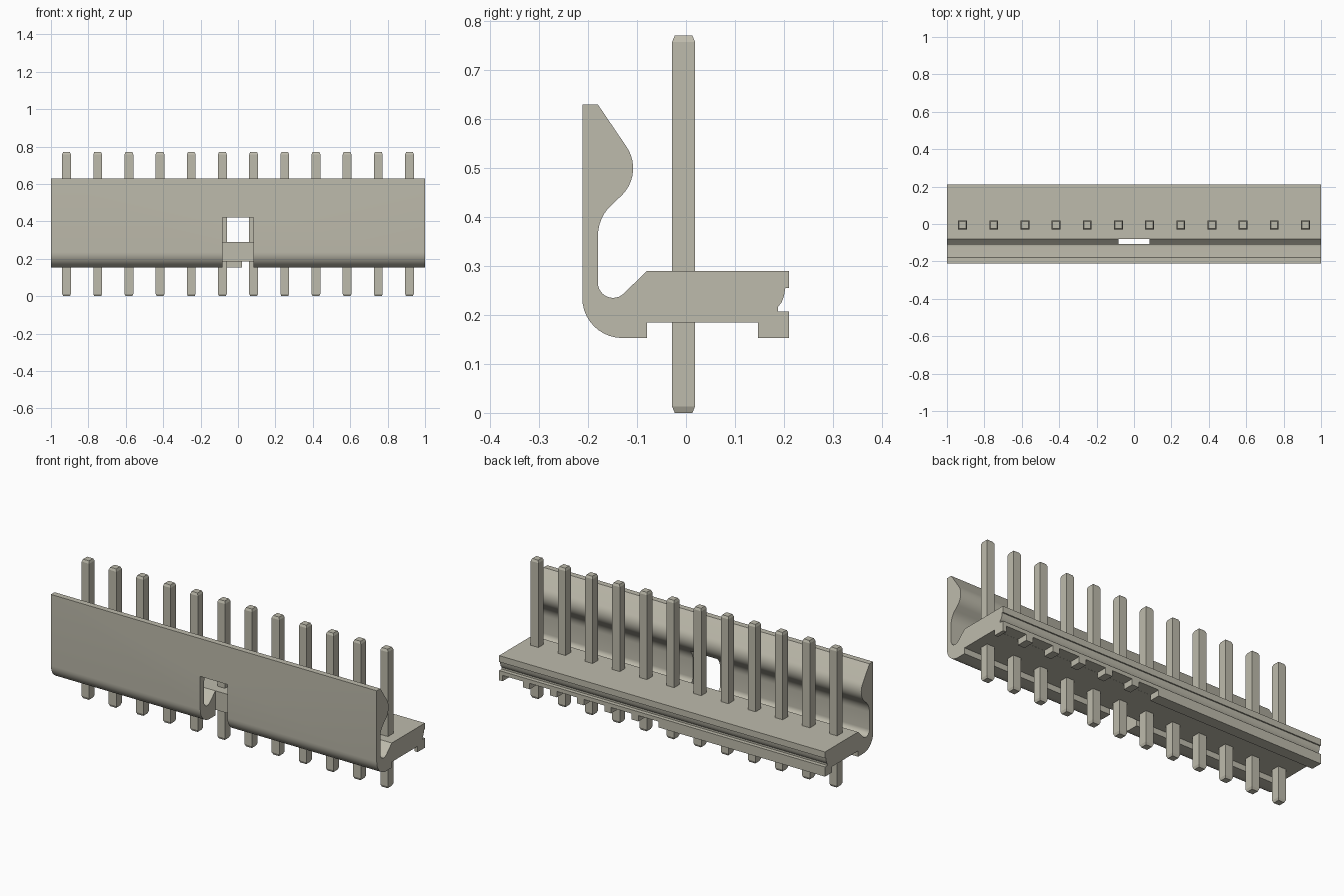
import bpy, bmesh
from math import radians, sin, cos
from mathutils import Matrix

cube = bpy.data.objects.get("Cube")
if cube:
    bpy.data.objects.remove(cube, do_unlink=True)

PITCH = 1 / 6
PIN_Y = -0.005

mat = bpy.data.materials.new("warm_grey")
mat.use_nodes = True
COLOUR = (0.515, 0.497, 0.413, 1)
mat.diffuse_color = COLOUR
mat.node_tree.nodes["Principled BSDF"].inputs["Base Color"].default_value = COLOUR


def make_object(name, bm):
    bmesh.ops.recalc_face_normals(bm, faces=bm.faces)
    mesh = bpy.data.meshes.new(name)
    bm.to_mesh(mesh)
    bm.free()
    mesh.materials.append(mat)
    obj = bpy.data.objects.new(name, mesh)
    bpy.context.collection.objects.link(obj)
    return obj


def add_box(bm, x, y, z):
    """Box from (min, max) pairs."""
    size = [b - a for a, b in (x, y, z)]
    mid = [(a + b) / 2 for a, b in (x, y, z)]
    bmesh.ops.create_cube(bm, size=1, matrix=Matrix.Translation(mid) @ Matrix.Diagonal((*size, 1)))


def arc(cy, cz, r, start, end, steps):
    angles = [radians(start + (end - start) * i / steps) for i in range(steps + 1)]
    return [(cy + r * cos(a), cz + r * sin(a)) for a in angles]


# Housing cross-section (y, z): locking wall with bulge, trough, base, keyed back, feet
profile = [(-0.212, 0.63), (-0.18, 0.63)]
profile += arc(-0.186, 0.50, 0.078, 35, -45, 10)      # locking bulge
profile += arc(-0.095, 0.362, 0.085, 132, 180, 6)     # hollow under the bulge
profile += arc(-0.149, 0.266, 0.031, 180, 315, 12)    # trough
profile += [(-0.08, 0.29), (0.21, 0.29), (0.21, 0.255), (0.203, 0.255)]
profile += [(0.2, 0.238), (0.195, 0.225), (0.188, 0.217), (0.188, 0.207)]
profile += [(0.21, 0.207), (0.21, 0.153), (0.147, 0.153), (0.147, 0.185)]
profile += [(-0.08, 0.185), (-0.08, 0.153)]
profile += arc(-0.13, 0.235, 0.082, 270, 180, 10)     # rounded lower front

bm = bmesh.new()
face = bm.faces.new([bm.verts.new((-1, y, z)) for y, z in profile])
ends = bmesh.ops.extrude_face_region(bm, geom=[face])["geom"]
bmesh.ops.translate(bm, vec=(2, 0, 0), verts=[v for v in ends if isinstance(v, bmesh.types.BMVert)])
housing = make_object("housing", bm)

# Cutter: front slot and the gaps in one half of the rear foot
bm = bmesh.new()
add_box(bm, (-PITCH / 2, PITCH / 2), (-0.3, -0.0795), (0.1, 0.42))
for i in range(6):
    add_box(bm, (i * PITCH + 0.021, (i + 1) * PITCH - 0.021), (0.1465, 0.3), (0.1, 0.1855))
cutter = make_object("notch_cutter", bm)
cutter.hide_render = True

mod = housing.modifiers.new("notches", "BOOLEAN")
mod.operation = "DIFFERENCE"
mod.solver = "EXACT"
mod.object = cutter
bpy.ops.object.select_all(action="DESELECT")
bpy.context.view_layer.objects.active = housing
housing.select_set(True)
bpy.ops.object.modifier_apply(modifier=mod.name)
bpy.data.objects.remove(cutter, do_unlink=True)
bpy.ops.object.shade_smooth_by_angle(angle=radians(30))


# Square pins with tapered tips
def make_pin(name, x):
    bm = bmesh.new()
    rings = []
    for z, h in ((0, 0.018), (0.013, 0.0235), (0.758, 0.0235), (0.771, 0.018)):
        corners = ((-h, -h), (h, -h), (h, h), (-h, h))
        rings.append([bm.verts.new((x + dx, PIN_Y + dy, z)) for dx, dy in corners])
    for low, high in zip(rings, rings[1:]):
        for i in range(4):
            j = (i + 1) % 4
            bm.faces.new((low[i], low[j], high[j], high[i]))
    bm.faces.new(rings[0])
    bm.faces.new(rings[-1])
    make_object(name, bm)


for i in range(12):
    make_pin(f"pin_{i + 1}", (i - 5.5) * PITCH)
